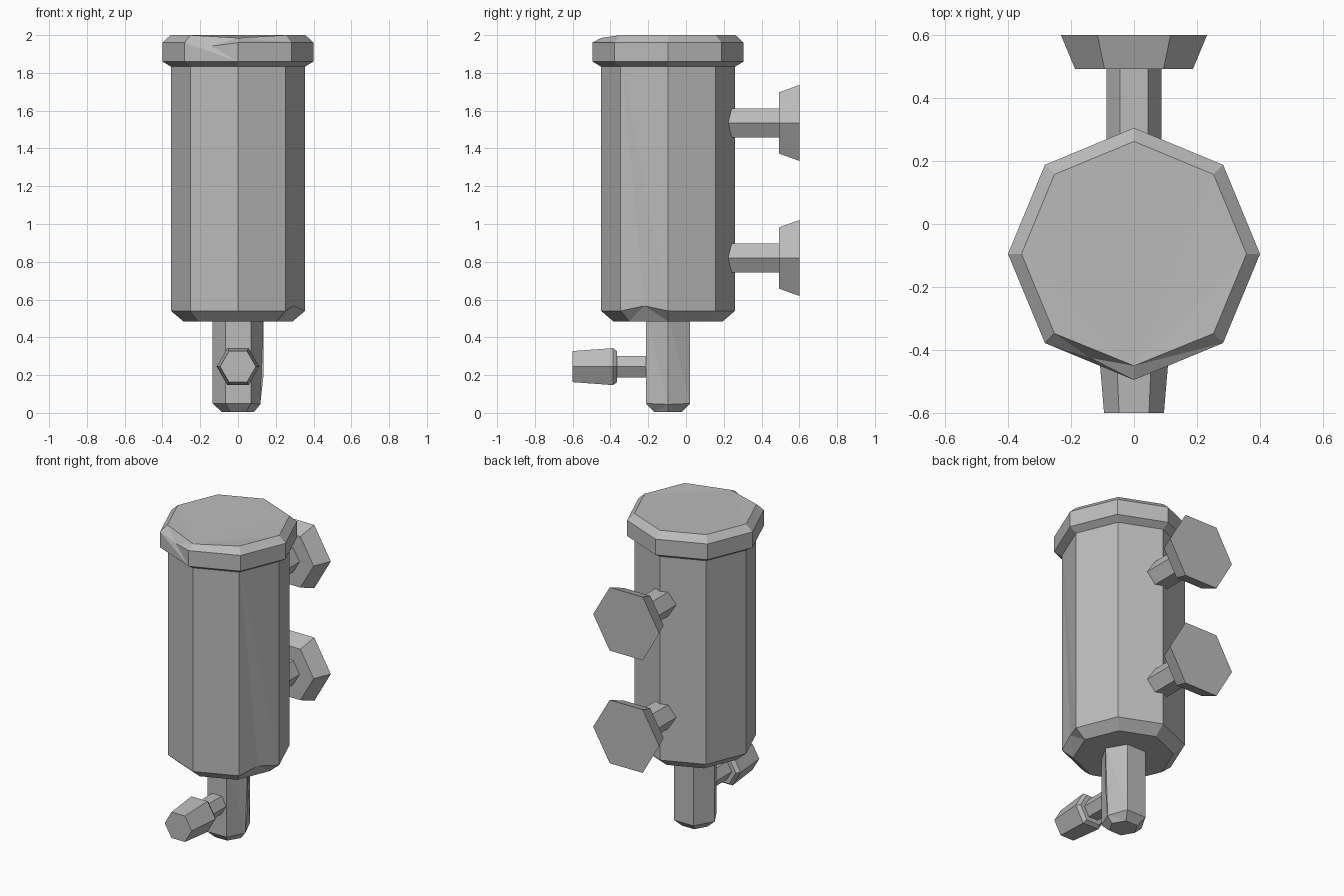
import bpy
import bmesh
import math
from mathutils import Vector

if "Cube" in bpy.data.objects:
    bpy.data.objects.remove(bpy.data.objects["Cube"], do_unlink=True)

GREY = (0.5, 0.5, 0.5, 1.0)
metal = bpy.data.materials.new("plain_grey")
metal.use_nodes = True
metal.diffuse_color = GREY
metal.node_tree.nodes["Principled BSDF"].inputs["Base Color"].default_value = GREY

AXIS_Y = -0.095  # the tank stands a little towards the front


def turned(name, sides, profile, place, dents=()):
    """Faceted solid from (radius, distance) rings; each dent is (point, new point)."""
    bm = bmesh.new()
    rings = []
    for radius, dist in profile:
        angles = [math.tau * i / sides for i in range(sides)]
        rings.append([bm.verts.new(place(radius * math.cos(a), radius * math.sin(a), dist))
                      for a in angles])
    for low, high in zip(rings, rings[1:]):
        for i in range(sides):
            j = (i + 1) % sides
            bm.faces.new((low[i], low[j], high[j], high[i]))
    bm.faces.new(rings[0])
    bm.faces.new(rings[-1])
    for point, target in dents:
        dent(bm, Vector(point), Vector(target))
    bmesh.ops.recalc_face_normals(bm, faces=bm.faces[:])
    mesh = bpy.data.meshes.new(name)
    bm.to_mesh(mesh)
    bm.free()
    mesh.materials.append(metal)
    obj = bpy.data.objects.new(name, mesh)
    bpy.context.collection.objects.link(obj)
    return obj


def dent(bm, point, target):
    """Move the corner at the point, or split the edge nearest to it and move that."""
    vert = min(bm.verts, key=lambda v: (v.co - point).length)
    if (vert.co - point).length > 0.04:
        def gap(edge):
            a, b = (v.co for v in edge.verts)
            t = max(0, min(1, (point - a).dot(b - a) / (b - a).length_squared))
            return (a.lerp(b, t) - point).length
        edge = min(bm.edges, key=gap)
        a, b = edge.verts
        t = (point - a.co).dot(b.co - a.co) / (b.co - a.co).length_squared
        vert = bmesh.utils.edge_split(edge, a, t)[1]
    vert.co = target
    bmesh.ops.triangulate(bm, faces=list(vert.link_faces))


def upright(u, v, dist):
    return (u, v + AXIS_Y, dist)


def sideways(height):
    return lambda u, v, dist: (u, dist, v + height)


# Tank with a chamfered bottom and a chipped edge
turned("tank_body", 8, [(0.29, 0.485), (0.355, 0.54), (0.355, 1.9)], upright,
       [((0.30, -0.22, 0.54), (0.295, -0.22, 0.567))])

# Wide lid with a worn front edge
turned("tank_lid", 8, [(0.35, 1.83), (0.4, 1.86), (0.4, 1.96), (0.357, 2.0)], upright,
       [((-0.14, -0.435, 1.96), (-0.14, -0.425, 1.942)),
        ((0, -0.45, 2.0), (0, -0.45, 1.985))])

# Outlet pipe under the tank, with one worn lower corner
turned("outlet_pipe", 6, [(0.085, 0.005), (0.135, 0.05), (0.135, 0.52)], upright,
       [((0.135, AXIS_Y, 0.2), (0.135, AXIS_Y, 0.2)),
        ((0.135, AXIS_Y, 0.05), (0.118, AXIS_Y, 0.045))])

# Front nozzle
turned("nozzle_neck", 6, [(0.066, -0.12), (0.066, -0.4)], sideways(0.245))
turned("nozzle_tip", 6, [(0.095, -0.365), (0.113, -0.387), (0.095, -0.6)], sideways(0.245))

# Two wall mounts on the back
for label, height in (("upper", 1.535), ("lower", 0.82)):
    turned(label + "_mount_stem", 6, [(0.088, 0.1), (0.088, 0.52)], sideways(height))
    turned(label + "_mount_plate", 6, [(0.187, 0.492), (0.232, 0.6)], sideways(height))
